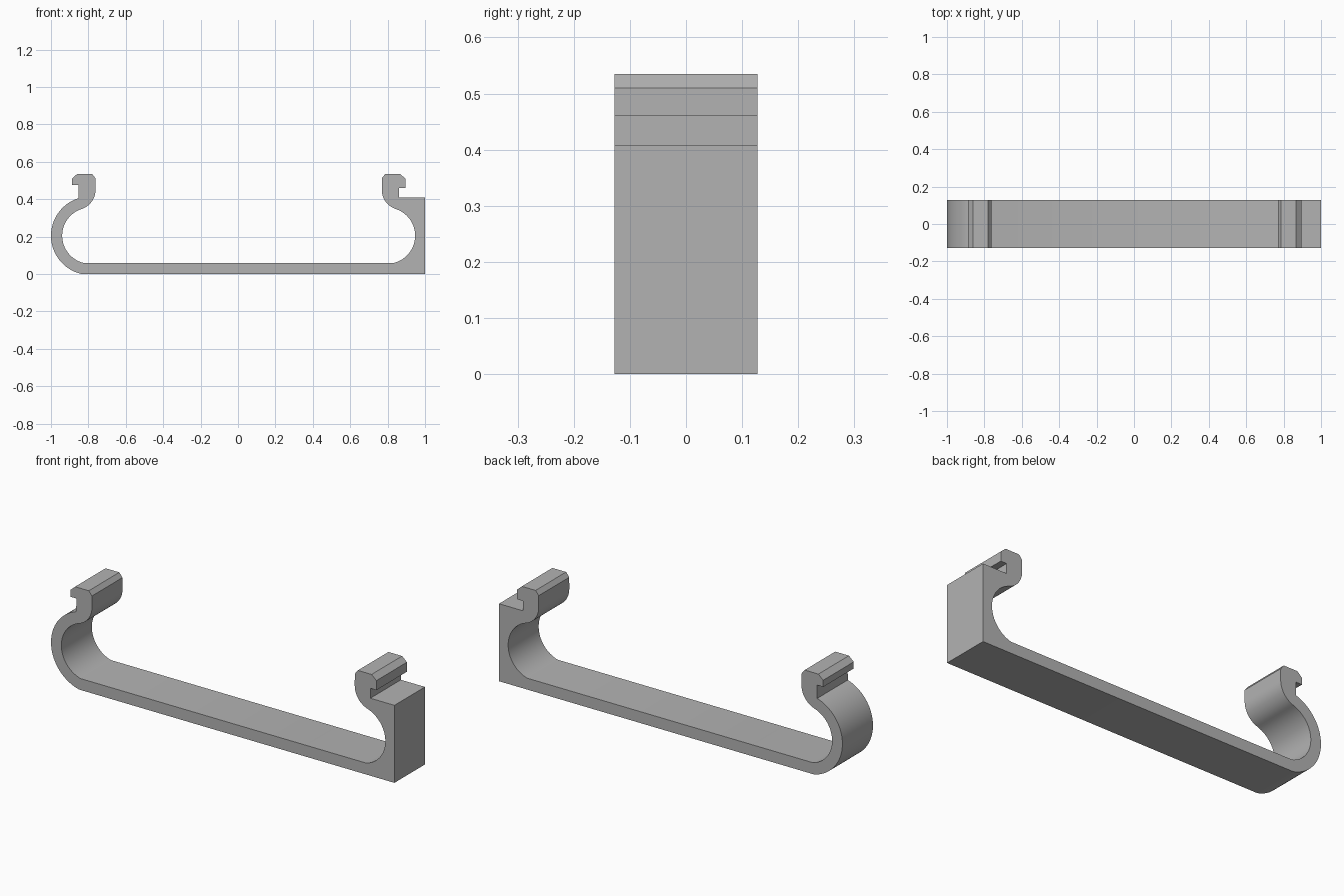
import bpy
import bmesh
from math import radians, sin, cos

cube = bpy.data.objects.get("Cube")
if cube:
    bpy.data.objects.remove(cube, do_unlink=True)

HALF_DEPTH = 0.127
CURL_Z = 0.205      # centre height of both curls
INNER_R = 0.15
OUTER_R = 0.21
NECK_R = 0.108
NECK_ANGLE = 72     # where the curl turns into the neck


def arc(cx, cz, r, start, end, steps):
    """Points on an arc, angles in degrees."""
    angles = [radians(start + (end - start) * i / steps) for i in range(steps + 1)]
    return [(cx + r * cos(a), cz + r * sin(a)) for a in angles]


def inner_and_hook(lip_z):
    """Floor to curl to neck to hook; x points outward from the curl centre."""
    a = radians(NECK_ANGLE)
    reach = INNER_R + NECK_R
    nx, nz = reach * cos(a), CURL_Z + reach * sin(a)
    pts = arc(0, CURL_Z, INNER_R, -75.2, NECK_ANGLE, 32)
    pts += arc(nx, nz, NECK_R, NECK_ANGLE + 180, 180, 14)[1:]
    pts += [(-0.028, 0.512), (-0.01, 0.535), (0.07, 0.535),
            (0.098, 0.51), (0.098, lip_z), (0.063, lip_z)]
    return pts


def place(pts, side, centre):
    return [(side * (centre + x), z) for x, z in pts]


# Left end: hook above a solid square block
block_end = inner_and_hook(0.46) + [(0.063, 0.408), (0.203, 0.408), (0.203, 0)]
# Right end: hook above a rounded curl
curl_end = inner_and_hook(0.475) + arc(0, CURL_Z, OUTER_R, 72.5, -77.5, 36)

outline = place(block_end, 1, 0.797) + place(curl_end, -1, 0.79)[::-1]

# Extrude the closed profile along y
bm = bmesh.new()
face = bm.faces.new([bm.verts.new((x, -HALF_DEPTH, z)) for x, z in outline])
result = bmesh.ops.extrude_face_region(bm, geom=[face], use_keep_orig=True)
moved = [v for v in result["geom"] if isinstance(v, bmesh.types.BMVert)]
bmesh.ops.translate(bm, vec=(0, 2 * HALF_DEPTH, 0), verts=moved)
bmesh.ops.recalc_face_normals(bm, faces=bm.faces)
mesh = bpy.data.meshes.new("clip_bracket")
bm.to_mesh(mesh)
bm.free()

bracket = bpy.data.objects.new("clip_bracket", mesh)
bpy.context.collection.objects.link(bracket)

# Single grey material
grey = bpy.data.materials.new("plain_grey")
grey.use_nodes = True
colour = (0.45, 0.45, 0.45, 1)
grey.diffuse_color = colour
grey.node_tree.nodes["Principled BSDF"].inputs["Base Color"].default_value = colour
mesh.materials.append(grey)

bpy.ops.object.select_all(action="DESELECT")
bracket.select_set(True)
bpy.context.view_layer.objects.active = bracket
bpy.ops.object.shade_smooth_by_angle(angle=radians(20))
